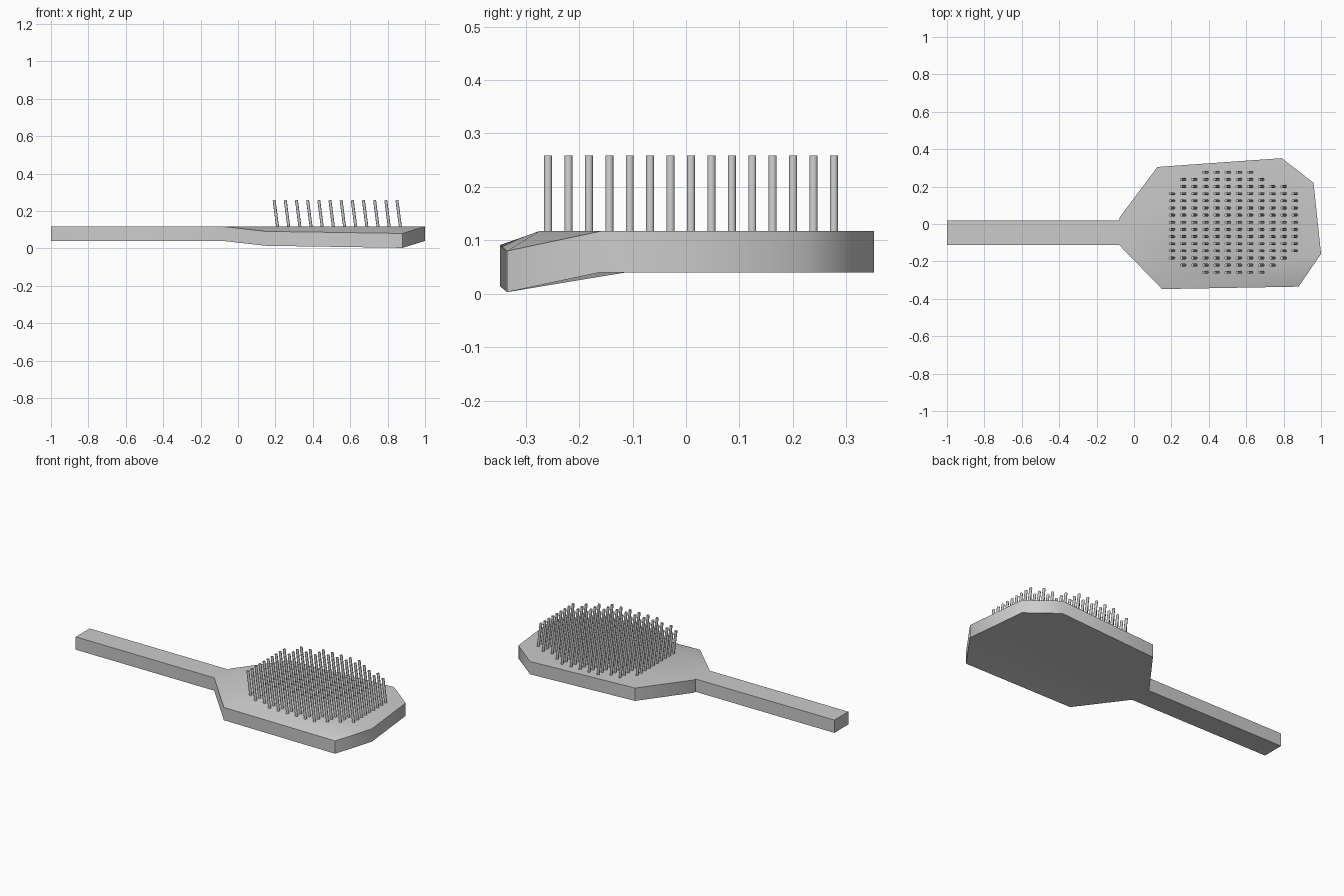
import bpy, bmesh, math
from mathutils import Vector, Matrix

if "Cube" in bpy.data.objects:
    bpy.data.objects.remove(bpy.data.objects["Cube"])


def finish(name, bm, angle):
    bmesh.ops.recalc_face_normals(bm, faces=bm.faces)
    me = bpy.data.meshes.new(name)
    bm.to_mesh(me)
    bm.free()
    ob = bpy.data.objects.new(name, me)
    bpy.context.collection.objects.link(ob)
    bpy.ops.object.select_all(action='DESELECT')
    ob.select_set(True)
    bpy.context.view_layer.objects.active = ob
    bpy.ops.object.shade_smooth_by_angle(angle=math.radians(angle))
    return ob


# Paddle body: outline as (x, y, top z); the front edge droops
T = 0.077
outline = [(-1, -.112, .117), (-.08, -.112, .117), (.15, -.348, .091),
           (.88, -.335, .08), (1, -.16, .117), (.96, .22, .117),
           (.79, .352, .117), (.125, .305, .117), (-.077, .035, .117),
           (-.077, .02, .117), (-1, .02, .117)]
bm = bmesh.new()
top = [bm.verts.new(p) for p in outline]
bot = [bm.verts.new((x, y, z - T)) for x, y, z in outline]
n = len(outline)
for i in range(n):
    j = (i + 1) % n
    bm.faces.new((bot[i], bot[j], top[j], top[i]))

# Handle faces and underside of the head
bm.faces.new((top[0], top[1], top[9], top[10]))
bm.faces.new((bot[0], bot[1], bot[9], bot[10]))
bm.faces.new((bot[1], bot[2], bot[3], bot[4]))
bm.faces.new([bot[1]] + bot[4:10])

# Upper head face, with a fold line where the front edge bends down
fa = bm.verts.new((.33, -.275, .117))
fb = bm.verts.new((.74, -.275, .117))
bm.faces.new((top[1], top[2], fa))
bm.faces.new((top[2], top[3], fb, fa))
bm.faces.new((top[3], top[4], fb))
bm.faces.new([top[1], fa, fb] + top[4:10])
finish("paddle_body", bm, 49)

# Bristles: rows from front to back, each with first and last column
rows = [(3, 8), (1, 9), (0, 10)] + [(0, 11)] * 9 + [(1, 10), (1, 8), (3, 7)]
bm = bmesh.new()
for r, (first, last) in enumerate(rows):
    y = -.258 + .0382 * r
    for c in range(first, last + 1):
        tip = Vector((.193 + .0597 * c, y, .258))
        base = Vector((tip.x + .020, y, .104))
        axis = tip - base
        rot = axis.to_track_quat('Z', 'Y').to_matrix().to_4x4()
        bmesh.ops.create_cone(bm, cap_ends=True, segments=10,
                              radius1=.0078, radius2=.0078, depth=axis.length,
                              matrix=Matrix.Translation((tip + base) / 2) @ rot)
finish("bristles", bm, 40)
